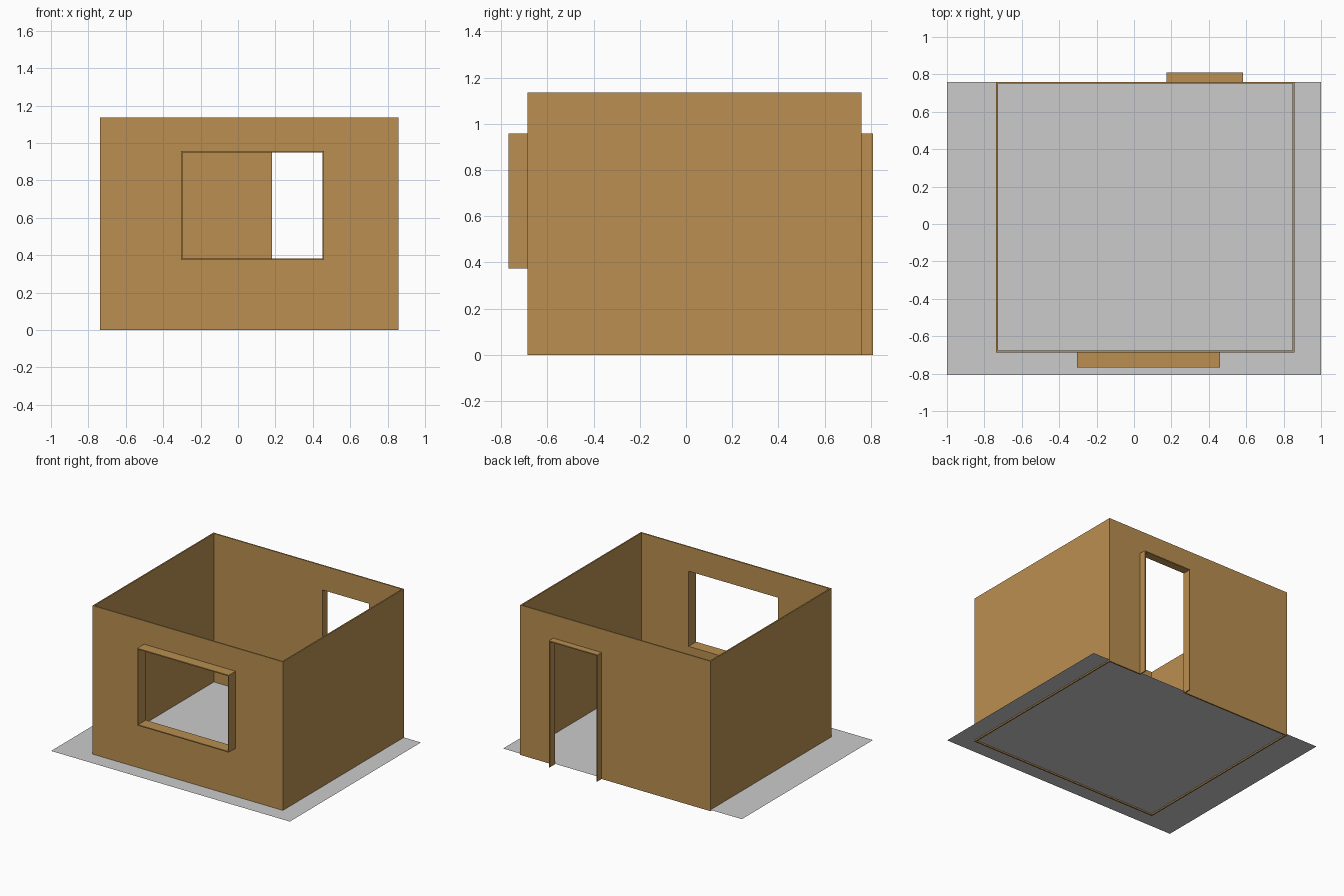
import bpy
import bmesh

cube = bpy.data.objects.get("Cube")
if cube:
    bpy.data.objects.remove(cube, do_unlink=True)


def material(name, rgb):
    m = bpy.data.materials.new(name)
    m.use_nodes = True
    m.diffuse_color = (*rgb, 1)
    m.node_tree.nodes["Principled BSDF"].inputs["Base Color"].default_value = (*rgb, 1)
    return m


TAN = material("tan wall", (0.49, 0.275, 0.08))
GREY = material("grey floor", (0.60, 0.60, 0.60))

# Room extents and sheet thicknesses
LEFT, RIGHT, FRONT, BACK, TOP = -0.737, 0.857, -0.687, 0.76, 1.135
WALL, FRAME = 0.01, 0.008


def finish(name, bm, mat):
    bmesh.ops.recalc_face_normals(bm, faces=bm.faces)
    mesh = bpy.data.meshes.new(name)
    bm.to_mesh(mesh)
    bm.free()
    mesh.materials.append(mat)
    obj = bpy.data.objects.new(name, mesh)
    bpy.context.collection.objects.link(obj)
    return obj


def slab(name, outline, y0, y1):
    """Extrude an x-z outline from y0 to y1."""
    bm = bmesh.new()
    face = bm.faces.new([bm.verts.new((x, y0, z)) for x, z in outline])
    new = bmesh.ops.extrude_face_region(bm, geom=[face])["geom"]
    bmesh.ops.translate(bm, vec=(0, y1 - y0, 0),
                        verts=[v for v in new if isinstance(v, bmesh.types.BMVert)])
    return finish(name, bm, TAN)


def rect(x0, x1, z0, z1):
    return [(x0, z0), (x1, z0), (x1, z1), (x0, z1)]


def arch(x0, x1, z0, z1, outer_x0, outer_x1, outer_z1):
    """Upside-down U between an opening and its surrounding rectangle."""
    return [(outer_x0, z0), (x0, z0), (x0, z1), (x1, z1), (x1, z0),
            (outer_x1, z0), (outer_x1, outer_z1), (outer_x0, outer_z1)]


# Side walls
for name, x in (("right_wall", LEFT), ("left_wall", RIGHT - WALL)):
    slab(name, rect(x, x + WALL, 0, TOP), FRONT, BACK)

# Front wall with window opening
wx0, wx1, wz0, wz1 = -0.306, 0.46, 0.373, 0.958
inner_left, inner_right = LEFT + WALL, RIGHT - WALL
slab("front_wall_upper", arch(wx0, wx1, wz0, wz1, inner_left, inner_right, TOP),
     FRONT, FRONT + WALL)
slab("front_wall_sill", rect(inner_left, inner_right, 0, wz0), FRONT, FRONT + WALL)

# Window frame projecting from the front wall
slab("window_frame", arch(wx0 + FRAME, wx1 - FRAME, wz0, wz1 - FRAME, wx0, wx1, wz1),
     -0.768, FRONT + WALL)
slab("window_frame_sill", rect(wx0 + FRAME, wx1 - FRAME, wz0, wz0 + FRAME),
     -0.768, FRONT + WALL)

# Back wall with doorway and its projecting frame
dx0, dx1, dz1 = 0.175, 0.582, 0.958
slab("back_wall", arch(dx0, dx1, 0, dz1, inner_left, inner_right, TOP),
     BACK - WALL, BACK)
slab("door_frame", arch(dx0 + FRAME, dx1 - FRAME, 0, dz1 - FRAME, dx0, dx1, dz1),
     BACK - WALL, 0.81)

# Floor sheet
bm = bmesh.new()
bm.faces.new([bm.verts.new((x, y, 0.01)) for x, y in rect(-1, 1, -0.808, BACK)])
finish("floor", bm, GREY)
